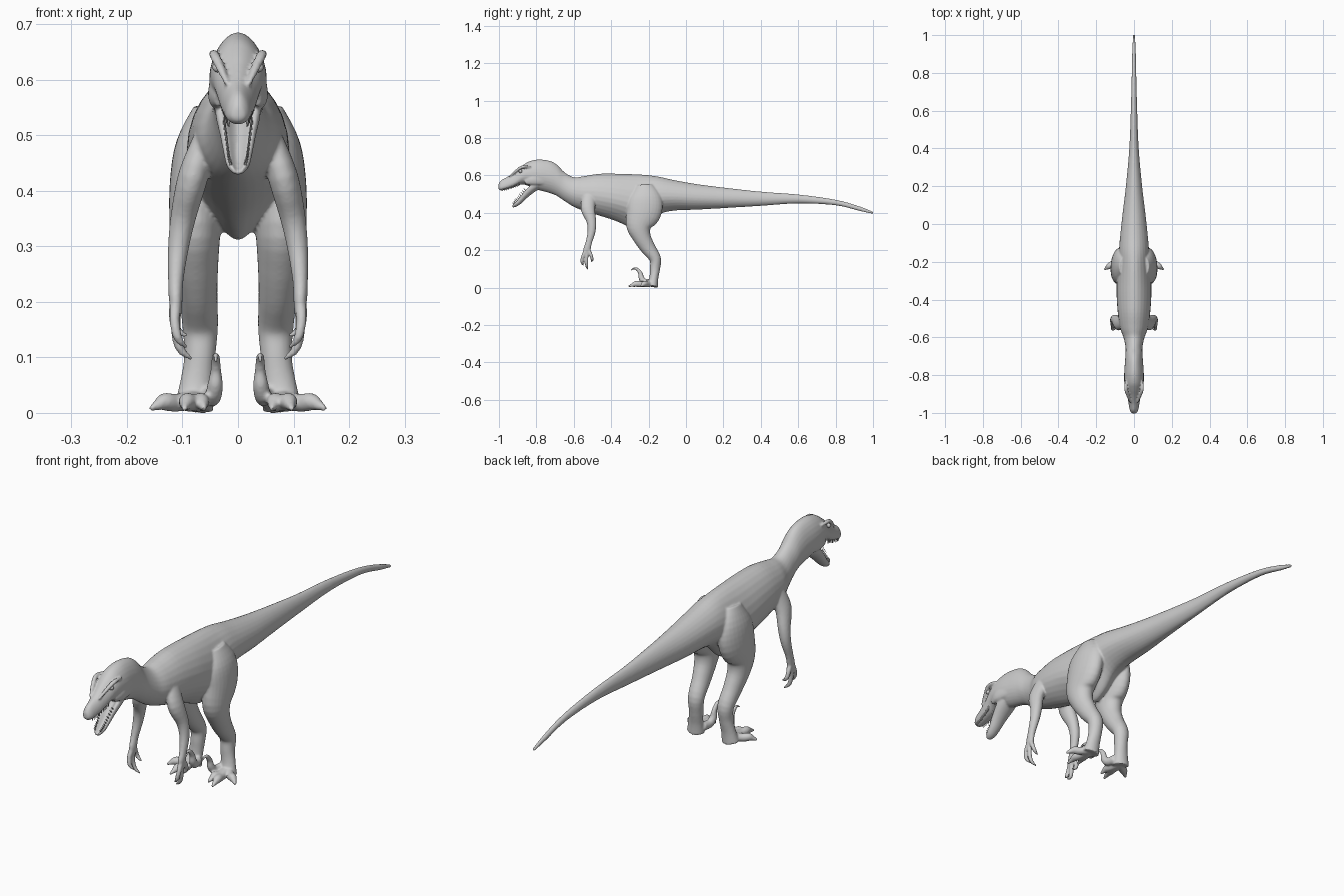
import bpy, bmesh, math
from mathutils import Vector

grey = bpy.data.materials.new("warm grey skin")
grey.diffuse_color = (0.6, 0.6, 0.6, 1)
N = 28


def smooth_rows(rows, sub=4):
    """Catmull-Rom interpolation of station rows."""
    out = []
    for i in range(len(rows) - 1):
        a, b, c, d = (rows[max(i - 1, 0)], rows[i], rows[i + 1], rows[min(i + 2, len(rows) - 1)])
        for s in range(sub):
            t = s / sub
            out.append([0.5 * (2 * q + (r - p) * t + (2 * p - 5 * q + 4 * r - u) * t * t
                               + (3 * q - p - 3 * r + u) * t ** 3)
                        for p, q, r, u in zip(a, b, c, d)])
    return out + [list(rows[-1])]


def skin(bm, rings):
    """Closed tube through rings of points."""
    vs = [[bm.verts.new(p) for p in ring] for ring in rings]
    n = len(vs[0])
    for a, b in zip(vs, vs[1:]):
        for i in range(n):
            bm.faces.new((a[i], a[(i + 1) % n], b[(i + 1) % n], b[i]))
    bm.faces.new(vs[0])
    bm.faces.new(vs[-1])


def limb(bm, rows, sides=(1, -1), dent=0.0):
    """Tube along x, y, z with half width and half depth, on both sides."""
    rows = smooth_rows(rows)
    for sx in sides:
        pts = [Vector((sx * r[0], r[1], r[2])) for r in rows]
        rings = []
        for i, p in enumerate(pts):
            t = (pts[min(i + 1, len(pts) - 1)] - pts[max(i - 1, 0)]).normalized()
            side = (Vector((1, 0, 0)) - t * t.x).normalized()
            up = t.cross(side)
            ring = []
            for k in range(N):
                c, s = math.cos(2 * math.pi * k / N), math.sin(2 * math.pi * k / N)
                v = s * (1 - dent * s ** 4) if s > 0 else s
                ring.append(p + side * c * max(rows[i][3], 0.001) + up * v * max(rows[i][4], 0.001))
            rings.append(ring)
        skin(bm, rings)


def finish(bm, name):
    bmesh.ops.recalc_face_normals(bm, faces=bm.faces)
    me = bpy.data.meshes.new(name)
    bm.to_mesh(me)
    bm.free()
    me.materials.append(grey)
    for f in me.polygons:
        f.use_smooth = True
    ob = bpy.data.objects.new(name, me)
    bpy.context.collection.objects.link(ob)
    return ob


# Trunk from snout to tail tip: y, top, bottom, half width
trunk = [
    (-1.003, .552, .528, .010), (-.988, .574, .519, .021), (-.95, .595, .527, .029),
    (-.91, .624, .540, .036), (-.875, .652, .552, .044), (-.84, .674, .542, .050),
    (-.79, .685, .522, .052), (-.73, .678, .506, .048), (-.69, .657, .490, .045),
    (-.65, .617, .463, .045), (-.60, .590, .432, .056), (-.55, .595, .412, .074),
    (-.47, .608, .387, .086), (-.38, .609, .358, .092), (-.30, .607, .323, .092),
    (-.25, .605, .311, .090), (-.20, .601, .335, .086), (-.14, .592, .392, .080),
    (-.06, .574, .412, .073), (.06, .553, .417, .060), (.2, .535, .425, .043),
    (.4, .513, .437, .025), (.6, .498, .450, .017), (.8, .470, .440, .012),
    (.93, .434, .409, .009), (1.003, .405, .393, .005)]
rows = smooth_rows(trunk)
bm = bmesh.new()
rings = []
for y, top, bot, w in rows:
    snout = min(max((-.86 - y) / .06, 0), 1)
    mid = bot + (top - bot) * (.46 - .14 * snout)
    keel = .12 + .42 * math.exp(-((y + .25) / .16) ** 2) - .12 * snout
    ring = []
    for k in range(N):
        c, s = math.cos(2 * math.pi * k / N), math.sin(2 * math.pi * k / N)
        x = w * c * (1 - keel * s * s if s < 0 else 1 - .12 * s * s)
        ring.append((x, y, mid + s * ((top - mid) if s > 0 else (mid - bot))))
    rings.append(ring)
skin(bm, rings)

# Lower jaw, hollowed along its top
jaw = [(0, -.77, .575, .040, .034), (0, -.82, .540, .041, .030), (0, -.86, .502, .033, .024),
       (0, -.89, .467, .026, .019), (0, -.913, .447, .021, .016), (0, -.930, .435, .010, .009)]
limb(bm, jaw, (1,), 1.3)

# Brow ridges and cheek muscles
limb(bm, [(.020, -.945, .592, .004, .004), (.032, -.91, .622, .008, .007),
          (.043, -.875, .645, .009, .008), (.044, -.83, .645, .004, .005)])
limb(bm, [(.034, -.86, .565, .008, .015), (.042, -.82, .575, .012, .026), (.038, -.76, .58, .01, .03)])

# Hind legs
limb(bm, [(.050, -.225, .545, .030, .050), (.066, -.22, .48, .046, .090),
          (.075, -.225, .41, .048, .095), (.077, -.250, .335, .046, .072),
          (.076, -.238, .275, .041, .050), (.072, -.205, .215, .035, .040),
          (.068, -.165, .155, .032, .031), (.069, -.166, .10, .028, .027),
          (.075, -.172, .05, .030, .024), (.080, -.180, .006, .036, .030)])

# Toes with claws
for tip in [(.159, -.243), (.097, -.308), (.060, -.285)]:
    a = Vector((.08, -.185))
    d = Vector(tip) - a
    path = [(0, .024, .018), (.4, .018, .016), (.65, .020, .016), (.82, .014, .010), (1, .007, .004)]
    limb(bm, [(a.x + d.x * f, a.y + d.y * f, z, r, r) for f, z, r in path])

# Raised sickle toe
limb(bm, [(.052, -.185, .030, .016, .018), (.045, -.220, .030, .015, .017),
          (.041, -.238, .050, .014, .015), (.040, -.243, .074, .010, .012),
          (.040, -.258, .096, .008, .009), (.040, -.276, .103, .006, .006),
          (.040, -.296, .093, .003, .003)])

# Arms
limb(bm, [(.060, -.515, .49, .022, .036), (.081, -.525, .425, .027, .038),
          (.098, -.506, .355, .023, .026), (.107, -.505, .30, .019, .021),
          (.112, -.52, .24, .014, .017), (.112, -.53, .20, .012, .020), (.110, -.53, .175, .008, .015)])

# Fingers with curved claws
for path in [[(.112, -.535, .20), (.114, -.552, .165), (.108, -.556, .135), (.093, -.548, .118)],
             [(.112, -.530, .20), (.112, -.532, .150), (.104, -.530, .115), (.082, -.524, .096)],
             [(.112, -.522, .20), (.116, -.508, .175), (.110, -.502, .150), (.090, -.505, .137)]]:
    limb(bm, [(*p, r, r) for p, r in zip(path, (.011, .009, .008, .003))])

# Fuse all flesh into one smooth surface
body = finish(bm, "body")
rm = body.modifiers.new("fuse", 'REMESH')
rm.mode = 'VOXEL'
rm.voxel_size = .0042
rm.use_smooth_shade = True
sm = body.modifiers.new("soften", 'SMOOTH')
sm.factor = .5
sm.iterations = 4

# Teeth along both jaws
bm = bmesh.new()
for y, top, bot, w in rows:
    if -.985 < y < -.885:
        limb(bm, [(w * .72, y, bot + .014, .003, .003), (w * .70, y - .001, bot - .005, .001, .001)])
for x, y, z, w, h in smooth_rows(jaw):
    if -.922 < y < -.85:
        limb(bm, [(w * .72, y, z + h * .1, .003, .003),
                  (w * .70, y - h * .75, z + h * .85, .001, .001)])
finish(bm, "teeth")

# Eyes
bm = bmesh.new()
for sx in (1, -1):
    r = bmesh.ops.create_uvsphere(bm, u_segments=16, v_segments=10, radius=.009)
    bmesh.ops.translate(bm, verts=r["verts"], vec=(sx * .037, -.885, .622))
finish(bm, "eyes")
